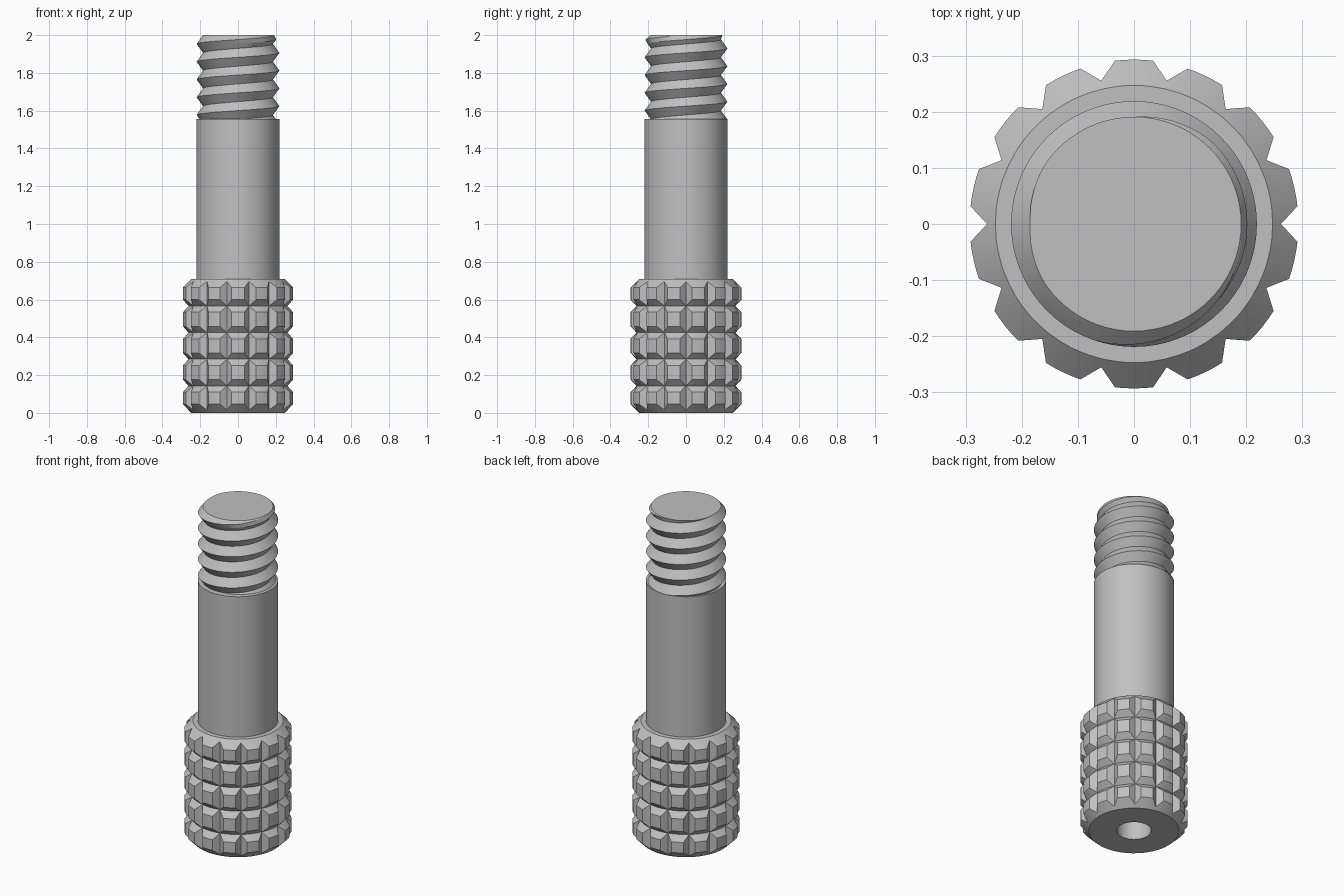
import bpy, bmesh, math

cube = bpy.data.objects.get("Cube")
if cube:
    bpy.data.objects.remove(cube, do_unlink=True)

# Single metal colour
steel = bpy.data.materials.new("steel_grey")
steel.use_nodes = True
GREY = (0.53, 0.53, 0.53, 1)
steel.diffuse_color = GREY
steel.node_tree.nodes["Principled BSDF"].inputs["Base Color"].default_value = GREY


def polar(r, a, z):
    return (r * math.cos(a), r * math.sin(a), z)


def finish(bm, name):
    """Weld, close and shade a mesh, and add it to the scene."""
    bmesh.ops.remove_doubles(bm, verts=bm.verts[:], dist=1e-5)
    bmesh.ops.holes_fill(bm, edges=[e for e in bm.edges if e.is_boundary], sides=0)
    bmesh.ops.recalc_face_normals(bm, faces=bm.faces[:])
    mesh = bpy.data.meshes.new(name)
    bm.to_mesh(mesh)
    bm.free()
    mesh.materials.append(steel)
    ob = bpy.data.objects.new(name, mesh)
    bpy.context.collection.objects.link(ob)
    bpy.ops.object.select_all(action='DESELECT')
    ob.select_set(True)
    bpy.context.view_layer.objects.active = ob
    bpy.ops.object.shade_smooth_by_angle(angle=math.radians(20))
    return ob


# Knurled grip: a turned profile with ring grooves, crossed by upright V grooves
TEETH, OUTER, ROOT, RIM, HEIGHT = 14, 0.293, 0.262, 0.247, 0.71
BORE, BORE_DEPTH = 0.094, 0.35
profile = [(0, BORE_DEPTH), (BORE, BORE_DEPTH), (BORE, 0), (RIM, 0), (ROOT, 0.015), (OUTER, 0.046)]
for k in range(4):
    c = 0.143 + 0.141 * k
    profile += [(OUTER, c - 0.033), (ROOT, c), (OUTER, c + 0.033)]
profile += [(OUTER, HEIGHT - 0.046), (ROOT, HEIGHT - 0.015), (RIM, HEIGHT), (0, HEIGHT)]

pitch_angle = math.tau / TEETH
groove_half = math.radians(6.2)
columns = []
for t in range(TEETH):
    start = t * pitch_angle
    columns.append((start, ROOT))
    for s in range(5):
        step = (pitch_angle - 2 * groove_half) * s / 4
        columns.append((start + groove_half + step, OUTER))

bm = bmesh.new()
grid = [[bm.verts.new(polar(min(r, limit), a, z)) for a, limit in columns] for r, z in profile]
for i in range(len(profile) - 1):
    for j in range(len(columns)):
        n = (j + 1) % len(columns)
        quad = [grid[i][j], grid[i][n], grid[i + 1][n], grid[i + 1][j]]
        high = [k for k, v in enumerate(quad) if v.co.xy.length > OUTER - 0.01]
        if len(high) == 1:  # crease runs from the tooth corner into the groove crossing
            q = quad[high[0]:] + quad[:high[0]]
            bm.faces.new(q[:3])
            bm.faces.new((q[0], q[2], q[3]))
        else:
            bm.faces.new(quad)
finish(bm, "knurled_grip")

# Plain shaft
SHAFT, SHAFT_TOP, TOP = 0.219, 1.555, 2.0
bm = bmesh.new()
bmesh.ops.create_cone(bm, cap_ends=True, segments=72, radius1=SHAFT, radius2=SHAFT,
                      depth=SHAFT_TOP - HEIGHT + 0.01)
bmesh.ops.translate(bm, verts=bm.verts[:], vec=(0, 0, (SHAFT_TOP + HEIGHT - 0.01) / 2))
finish(bm, "shaft")

# Right-hand screw thread: rows follow the helix and are trimmed at both ends
PITCH, CORE, CREST_Z, STEPS, SUB = 0.094, 0.185, 1.906, 72, 4


def thread_radius(a, z):
    turn = (z - CREST_Z) / PITCH - a / math.tau
    off_crest = abs(turn - round(turn)) * 2
    r = SHAFT - (SHAFT - CORE) * off_crest
    return min(r, 0.191 + (TOP - z))


bm = bmesh.new()
rows = range(-6 * SUB, 3 * SUB)
columns = []
for j in range(STEPS + 1):
    a = math.tau * j / STEPS
    column = []
    for k in rows:
        z = CREST_Z + PITCH * (k / SUB + j / STEPS)
        z = min(max(z, SHAFT_TOP), TOP)
        column.append(bm.verts.new(polar(thread_radius(a, z), a, z)))
    columns.append(column)
for left, right in zip(columns, columns[1:]):
    for k in range(len(rows) - 1):
        bm.faces.new((left[k], right[k], right[k + 1], left[k + 1]))
finish(bm, "screw_thread")
